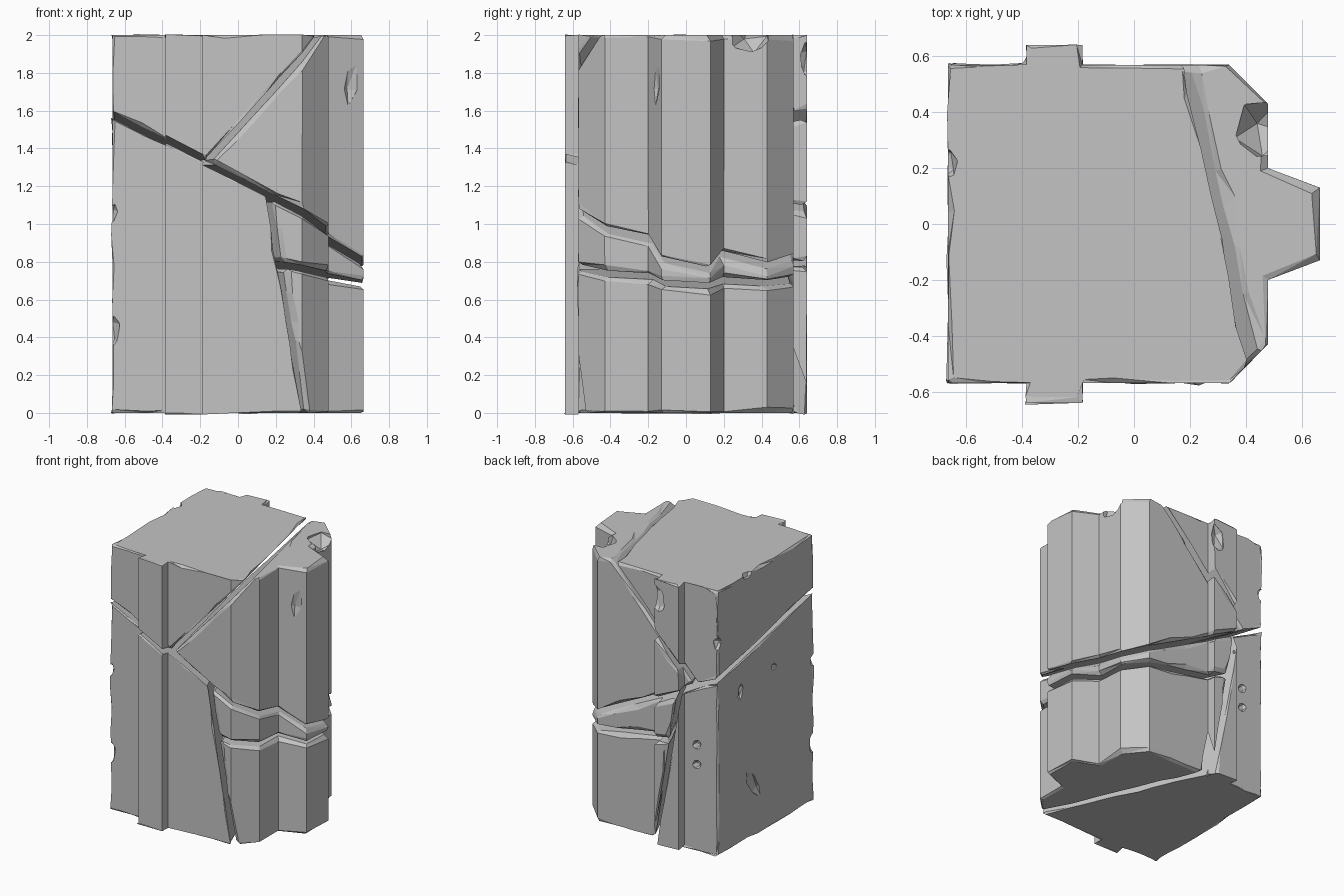
import bpy, bmesh, random
from mathutils import Vector

random.seed(4)
if "Cube" in bpy.data.objects:
    bpy.data.objects.remove(bpy.data.objects["Cube"], do_unlink=True)

stone = bpy.data.materials.new("grey_stone")
stone.use_nodes = True
GREY = (0.55, 0.55, 0.55, 1)
stone.diffuse_color = GREY
stone.node_tree.nodes["Principled BSDF"].inputs["Base Color"].default_value = GREY

# Pillar cross-section: front half, mirrored to the back
half = [(-0.665, -0.57), (-0.385, -0.57), (-0.385, -0.64), (-0.185, -0.64),
        (-0.185, -0.57), (0.34, -0.57), (0.48, -0.43), (0.48, -0.2), (0.665, -0.13)]
outline = half + [(x, -y) for x, y in reversed(half)]

# Cracks as planes: point and normal
main_crack = (Vector((0, 0, 1.115)), Vector((0.51, 0.22, 1)).normalized())
upper_crack = (Vector((0.325, 0, 2)), Vector((1, 0.22, -0.91)).normalized())
lower_crack = (Vector((0.1, 0, 0)), Vector((1, 0.45, 0.17)).normalized())
right_crack = (Vector((0, 0, 0.79)), Vector((0.17, 0.06, 1)).normalized())
GAP = 0.017


def clip(bm, plane, side):
    """Keep the part of the stone on one side of a crack."""
    co, no = plane
    no = no * side
    cut = bmesh.ops.bisect_plane(bm, geom=bm.verts[:] + bm.edges[:] + bm.faces[:],
                                 plane_co=co + no * GAP, plane_no=no, clear_inner=True)
    edges = [e for e in cut["geom_cut"] if isinstance(e, bmesh.types.BMEdge)]
    bmesh.ops.holes_fill(bm, edges=edges, sides=0)
    bmesh.ops.recalc_face_normals(bm, faces=bm.faces[:])


def is_rim(edge):
    """Edges of tops, bottoms and cracks, and the two plain corners."""
    if any(abs(f.normal.z) > 0.02 for f in edge.link_faces):
        return True
    return all(v.co.x < -0.66 for v in edge.verts)


def wear(bm):
    """Chamfer the rims and make the chamfers uneven."""
    todo = [e for e in bm.edges if is_rim(e)]
    rims = []
    while todo:
        e = todo.pop()
        if e.calc_length() > 0.27:
            new, _ = bmesh.utils.edge_split(e, e.verts[0], random.uniform(0.35, 0.65))
            todo += [e, new]
        else:
            rims.append(e)
    band = set(bmesh.ops.bevel(bm, geom=rims, offset=0.026, offset_type='OFFSET',
                               segments=1, affect='EDGES', clamp_overlap=True)["faces"])
    bm.normal_update()
    moves = []
    for v in bm.verts:
        big = [f.normal.copy() for f in v.link_faces if f not in band]
        if len(big) == 1:
            d = Vector([random.uniform(-1, 1) for _ in range(3)])
            moves.append((v, (d - big[0] * d.dot(big[0])) * 0.014))
        elif len(big) == 2:
            d = big[0].cross(big[1])
            if d.length > 0.2:
                moves.append((v, d.normalized() * random.uniform(-0.014, 0.014)))
    for v, d in moves:
        v.co += d
    bmesh.ops.triangulate(bm, faces=[f for f in band if f.is_valid])


def chunk(name, cuts):
    bm = bmesh.new()
    base = bm.faces.new([bm.verts.new((x, y, 0)) for x, y in outline])
    top = bmesh.ops.extrude_face_region(bm, geom=[base])["geom"]
    bmesh.ops.translate(bm, vec=(0, 0, 2), verts=[v for v in top if isinstance(v, bmesh.types.BMVert)])
    bmesh.ops.recalc_face_normals(bm, faces=bm.faces[:])
    for plane, side in cuts:
        clip(bm, plane, side)
    wear(bm)
    mesh = bpy.data.meshes.new(name)
    bm.to_mesh(mesh)
    bm.free()
    mesh.materials.append(stone)
    ob = bpy.data.objects.new(name, mesh)
    bpy.context.collection.objects.link(ob)
    return ob


def chip(ob, place, size, turn=(0, 0, 0)):
    """Knock a faceted dent out of a stone."""
    bpy.ops.mesh.primitive_ico_sphere_add(subdivisions=1, location=place, rotation=turn)
    cutter = bpy.context.object
    cutter.name = "chip_cutter"
    cutter.hide_render = True
    cutter.scale = size
    cutter.data.materials.append(stone)
    mod = ob.modifiers.new("chip", 'BOOLEAN')
    mod.operation, mod.solver, mod.object = 'DIFFERENCE', 'EXACT', cutter
    bpy.ops.object.select_all(action='DESELECT')
    bpy.context.view_layer.objects.active = ob
    ob.select_set(True)
    bpy.ops.object.modifier_apply(modifier=mod.name)
    bpy.data.objects.remove(cutter, do_unlink=True)


# The five broken stones
top_stone = chunk("top_stone", [(main_crack, 1), (upper_crack, -1)])
right_stone = chunk("upper_right_stone", [(main_crack, 1), (upper_crack, 1)])
left_stone = chunk("lower_left_stone", [(main_crack, -1), (lower_crack, -1)])
chunk("middle_wedge_stone", [(main_crack, -1), (lower_crack, 1), (right_crack, 1)])
chunk("lower_right_stone", [(main_crack, -1), (lower_crack, 1), (right_crack, -1)])

# Dents in the upper right stone
chip(right_stone, (0.47, 0.34, 2.0), (0.12, 0.12, 0.1), (0.3, 0.2, 0.4))
chip(right_stone, (0.61, -0.17, 1.78), (0.05, 0.03, 0.16), (0.1, 0.15, 0.3))

# Dents in the top stone
chip(top_stone, (-0.2, 0.65, 1.85), (0.08, 0.05, 0.12), (0.2, 0.1, 0.5))
chip(top_stone, (-0.665, 0.57, 1.6), (0.04, 0.04, 0.06), (0.4, 0.2, 0.1))
chip(top_stone, (-0.67, 0.22, 2.0), (0.04, 0.06, 0.04), (0.1, 0.4, 0.2))

# Dents in the lower left stone
chip(left_stone, (-0.67, 0.15, 0.39), (0.03, 0.05, 0.16), (-0.6, 0, 0))
chip(left_stone, (-0.67, 0.3, 1.14), (0.03, 0.03, 0.07), (0.2, 0, 0))
chip(left_stone, (-0.67, -0.1, 1.18), (0.02, 0.035, 0.03), (0.3, 0, 0))
chip(left_stone, (-0.67, -0.57, 0.43), (0.045, 0.05, 0.1), (0.2, 0.1, 0.3))
chip(left_stone, (-0.67, -0.57, 1.05), (0.03, 0.04, 0.06), (0.1, 0.3, 0.2))
for z in (0.65, 0.8):
    chip(left_stone, (-0.49, 0.575, z), (0.045, 0.025, 0.035), (0, z, 0))
chip(left_stone, (-0.28, 0.65, 1.02), (0.12, 0.04, 0.06), (0.1, 0.2, 0.3))
